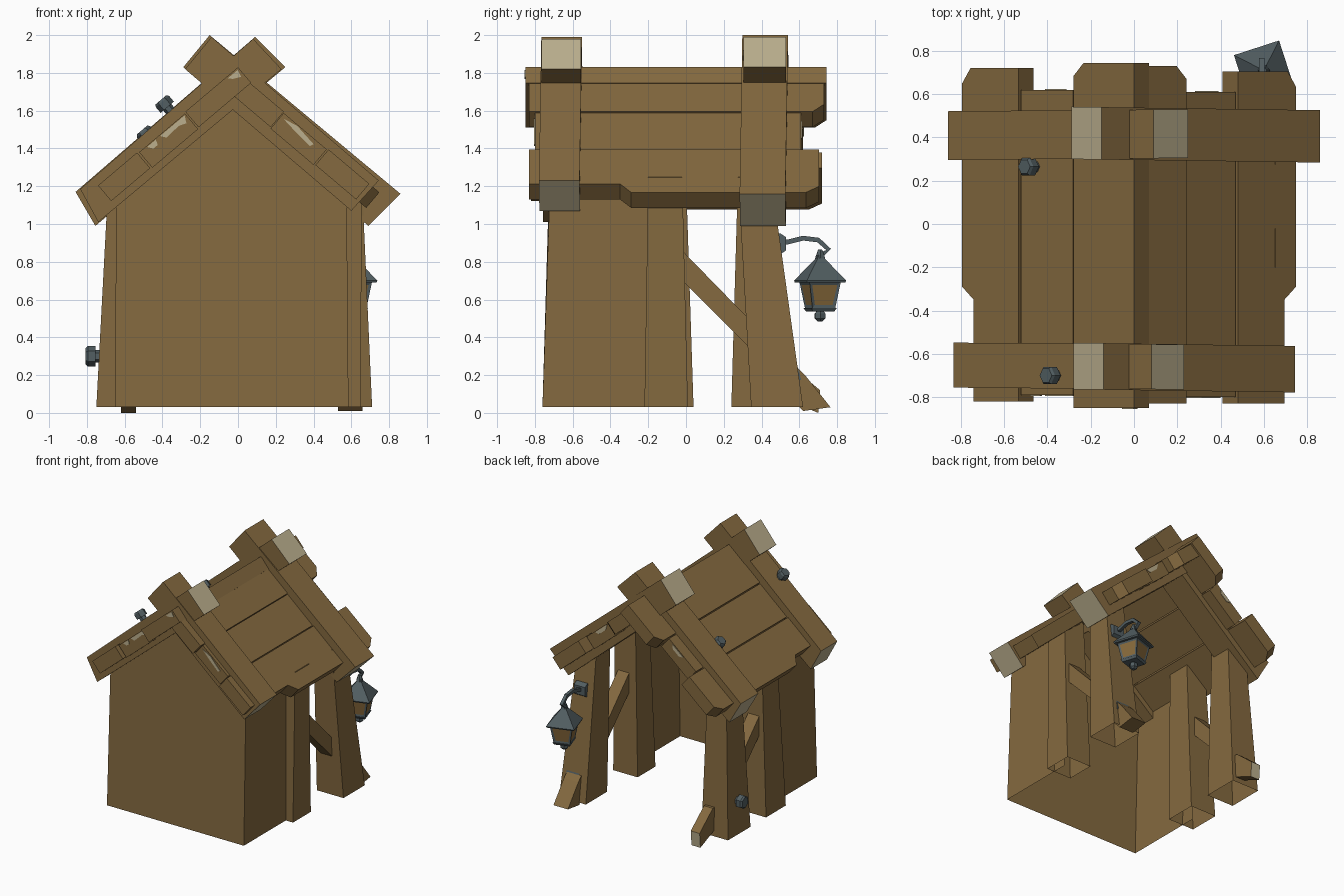
import bpy, bmesh, math
from mathutils import Vector, Matrix

if "Cube" in bpy.data.objects:
    bpy.data.objects.remove(bpy.data.objects["Cube"])

def material(name, rgb):
    m = bpy.data.materials.new(name)
    m.diffuse_color = (*rgb, 1)
    m.use_nodes = True
    m.node_tree.nodes["Principled BSDF"].inputs["Base Color"].default_value = m.diffuse_color
    return m

WOOD = material("brown wood", (0.232, 0.142, 0.050))
PALE = material("pale cut wood", (0.50, 0.43, 0.27))
IRON = material("slate iron", (0.085, 0.113, 0.122))
GLASS = material("amber glass", (0.25, 0.145, 0.045))

def finish(name, bm, mats):
    bmesh.ops.recalc_face_normals(bm, faces=bm.faces)
    me = bpy.data.meshes.new(name)
    bm.to_mesh(me)
    bm.free()
    for m in mats:
        me.materials.append(m)
    ob = bpy.data.objects.new(name, me)
    bpy.context.collection.objects.link(ob)
    return ob

def loft(name, rings, mats, start=True, end=True, pale=(), inset=0):
    """Skin a list of equal rings; pale = side faces given material 1."""
    bm = bmesh.new()
    vs = [[bm.verts.new(p) for p in r] for r in rings]
    n = len(rings[0])
    sides = []
    for a, b in zip(vs, vs[1:]):
        for i in range(n):
            f = bm.faces.new((a[i], a[(i + 1) % n], b[(i + 1) % n], b[i]))
            f.material_index = 1 if i in pale else 0
            sides.append(f)
    if start:
        bm.faces.new(vs[0][::-1])
    if end:
        bm.faces.new(vs[-1])
    if inset:
        bmesh.ops.recalc_face_normals(bm, faces=bm.faces)
        bmesh.ops.inset_individual(bm, faces=sides, thickness=inset, depth=-0.004)
        for f in sides:
            f.material_index = 1
    return finish(name, bm, mats)

def ngon(c, r, n, axis=(0, 0, 1), turn=0.0):
    q = Vector((0, 0, 1)).rotation_difference(Vector(axis))
    return [Vector(c) + q @ Vector((r * math.cos(turn + i * math.tau / n),
            r * math.sin(turn + i * math.tau / n), 0)) for i in range(n)]

def rect(x0, x1, y0, y1, z):
    return [(x0, y0, z), (x1, y0, z), (x1, y1, z), (x0, y1, z)]

def prism_x(name, yz, x0, x1, mats, pale=()):
    return loft(name, [[(x, y, z) for y, z in yz] for x in (x0, x1)], mats, pale=pale)

def prism_y(name, xz, y0, y1, mats, pale=(), skew=0.0):
    return loft(name, [[(x, y + skew * x, z) for x, z in xz] for y in (y0, y1)], mats, pale=pale)

# three-sided wall shell with gable front
bm = bmesh.new()
def face(*pts):
    bm.faces.new([bm.verts.new(p) for p in pts])
face((-.65, -.76, .03), (.585, -.76, .03), (.575, -.72, 1.2), (-.02, -.71, 1.71), (-.645, -.72, 1.2))
face((.585, -.76, .03), (.585, -.1, .03), (.575, -.1, 1.2), (.575, -.72, 1.2))
face((-.65, -.76, .03), (-.65, -.1, .03), (-.645, -.1, 1.2), (-.645, -.72, 1.2))
bmesh.ops.remove_doubles(bm, verts=bm.verts, dist=1e-4)
finish("wall_shell", bm, [WOOD])

# tapered posts, open underneath (x0, x1, y0, y1, z at foot and top)
for name, bot, top in (
        ("middle_post_right", (.43, .65, -.22, .01, .03), (.47, .655, -.20, -.02, 1.25)),
        ("middle_post_left", (-.75, -.52, -.215, .04, .03), (-.685, -.51, -.195, 0, 1.25)),
        ("back_post_right", (.47, .71, .345, .62, .03), (.49, .655, .275, .45, 1.25)),
        ("back_post_left", (-.75, -.51, .24, .53, .03), (-.685, -.52, .275, .46, 1.25))):
    loft(name, [rect(*bot), rect(*top)], [WOOD], start=False)

# diagonal braces between posts and sloping feet behind the back posts
for side, x in (("right", .57), ("left", -.62)):
    prism_x("brace_" + side, [(-.06, .90), (.34, .49), (.34, .34), (-.06, .74)], x - .05, x + .05, [WOOD])
prism_x("foot_right", [(.52, .27), (.58, .25), (.63, .20), (.765, .03), (.62, .01), (.50, .13)], .53, .66, [WOOD])
prism_x("foot_left", [(.44, .26), (.54, .26), (.71, .12), (.70, 0), (.46, .10)], -.62, -.54, [WOOD, PALE], pale=(2,))
prism_x("foot_iron_plate", [(.54, .275), (.585, .265), (.61, .175), (.55, .165)], .55, .665, [IRON])

# roof planks, laid out by distance down the slope (s), offset (n) and y
A = math.radians(40.2)
C, S = math.cos(A), math.sin(A)
RIDGE = {-1: 1.83, 1: 1.80}
def on_roof(side, s, n, y):
    return Vector((side * (s * C + n * S), y, RIDGE[side] - s * S + n * C))

def plank(name, side, outline, n0=0.0, thick=.108):
    loft(name, [[on_roof(side, s, n, y) for s, y in outline] for n in (n0 - thick, n0)], [WOOD])

def ridge_outline(s1, yf, yb, cut):
    return [(0, yf), (s1, yf), (s1, yb - cut), (s1 - cut, yb), (0, yb)]

def eave_outline(s0, s1, yf, yb):
    return [(s0, yf), (s1 - .07, yf), (s1 - .07, -.35), (s1, -.29), (s1, yb - .07), (s1 - .05, yb), (s0, yb)]

def mid_outline(s0, s1, yf, yb):
    return [(s0, yf), (s1, yf), (s1, yb), (s0, yb)]

plank("ridge_plank_left", -1, ridge_outline(.365, -.85, .745, .06))
plank("middle_plank_left", -1, mid_outline(.373, .69, -.79, .62), -.006)
plank("eave_plank_left", -1, eave_outline(.70, 1.04, -.82, .72))
plank("ridge_plank_right", 1, ridge_outline(.318, -.83, .73, .06))
plank("middle_plank_right", 1, mid_outline(.322, .62, -.80, .61), -.006)
plank("eave_plank_right", 1, eave_outline(.628, .98, -.83, .705))

# pale chips on the plank ends
for i, (side, y, pts) in enumerate((
        (-1, -.79, [(.38, -.012), (.55, -.012), (.53, -.04), (.44, -.035), (.40, -.05)]),
        (-1, -.79, [(.58, -.012), (.64, -.012), (.62, -.04), (.59, -.04)]),
        (-1, -.85, [(.01, -.01), (.08, -.01), (.06, -.03), (.02, -.05)]),
        (1, -.80, [(.34, -.03), (.42, -.012), (.55, -.03), (.54, -.05), (.42, -.04)]),
        (-1, .62, [(.42, -.012), (.55, -.012), (.52, -.04), (.45, -.04)]),
        (1, .61, [(.38, -.012), (.52, -.012), (.50, -.04), (.42, -.04)]))):
    e = .004 if y > 0 else -.004
    loft(f"plank_chip_{i}", [[on_roof(side, s, n, yy) for s, n in pts] for yy in (y, y + e)], [PALE])

# crossing rafters with pale sawn ends, slightly askew
for name, y0, y1, skew, pts in (
        ("front_rafter_left", -.763, -.555, -.008, [(-.835, 1.185), (-.74, 1.01), (.23, 1.82), (.08, 1.98)]),
        ("front_rafter_right", -.768, -.553, -.014, [(.745, 1.23), (.60, 1.07), (-.28, 1.82), (-.14, 1.99)]),
        ("back_rafter_left", .303, .528, .008, [(-.86, 1.17), (-.755, .99), (.25, 1.83), (.09, 1.99)]),
        ("back_rafter_right", .296, .538, -.014, [(.86, 1.16), (.69, .99), (-.29, 1.83), (-.15, 2.0)])):
    prism_y(name, pts, y0, y1, [WOOD, PALE], pale=(0, 2), skew=skew)

# hex bolts
def bolt(name, base, axis, r=.046):
    b, a = Vector(base), Vector(axis).normalized()
    loft(name + "_shank", [ngon(b + a * t, r * .6, 6, a) for t in (-.03, .05)], [IRON])
    loft(name + "_head", [ngon(b + a * t, k, 6, a) for t, k in ((.03, r), (.07, r), (.082, r * .8))], [IRON])

bolt("rafter_bolt", (-.355, -.70, 1.595), (-S, 0, C))
bolt("roof_bolt", (-.455, .265, 1.435), (-S, 0, C))
bolt("post_bolt", (-.725, .39, .30), (-1, 0, 0), .054)

# hanging lantern
LX, LY, T = .60, .71, math.radians(63)
def lamp(name, levels, n=4, mats=(IRON,), inset=0):
    loft(name, [ngon((LX, LY, z), r, n, turn=T) for z, r in levels], mats, inset=inset)

lamp("lantern_roof", [(.69, .15), (.70, .155), (.815, .03), (.835, .025)])
lamp("lantern_body", [(.555, .09), (.69, .122)], mats=(IRON, GLASS), inset=.022)
lamp("lantern_base", [(.538, .085), (.556, .10)])
lamp("lantern_knob", [(.485, .015), (.50, .032), (.525, .032), (.54, .02)], 6)
lamp("lantern_finial", [(.82, .028), (.85, .018), (.865, .012)], 6)

# curved bracket arm and its wall plate
path = [(.47, .90), (.54, .905), (.62, .925), (.70, .915), (.755, .865), (.72, .84)]
rings = []
for i, (y, z) in enumerate(path):
    a, b = path[max(i - 1, 0)], path[min(i + 1, len(path) - 1)]
    rings.append(ngon((LX - .01, y, z), .018, 4, (0, b[0] - a[0], b[1] - a[1]), math.pi / 4))
loft("lantern_arm", rings, [IRON])
prism_x("lantern_plate", [(.45, .95), (.50, .95), (.53, .93), (.53, .86), (.50, .84), (.45, .84)], .54, .64, [IRON])
